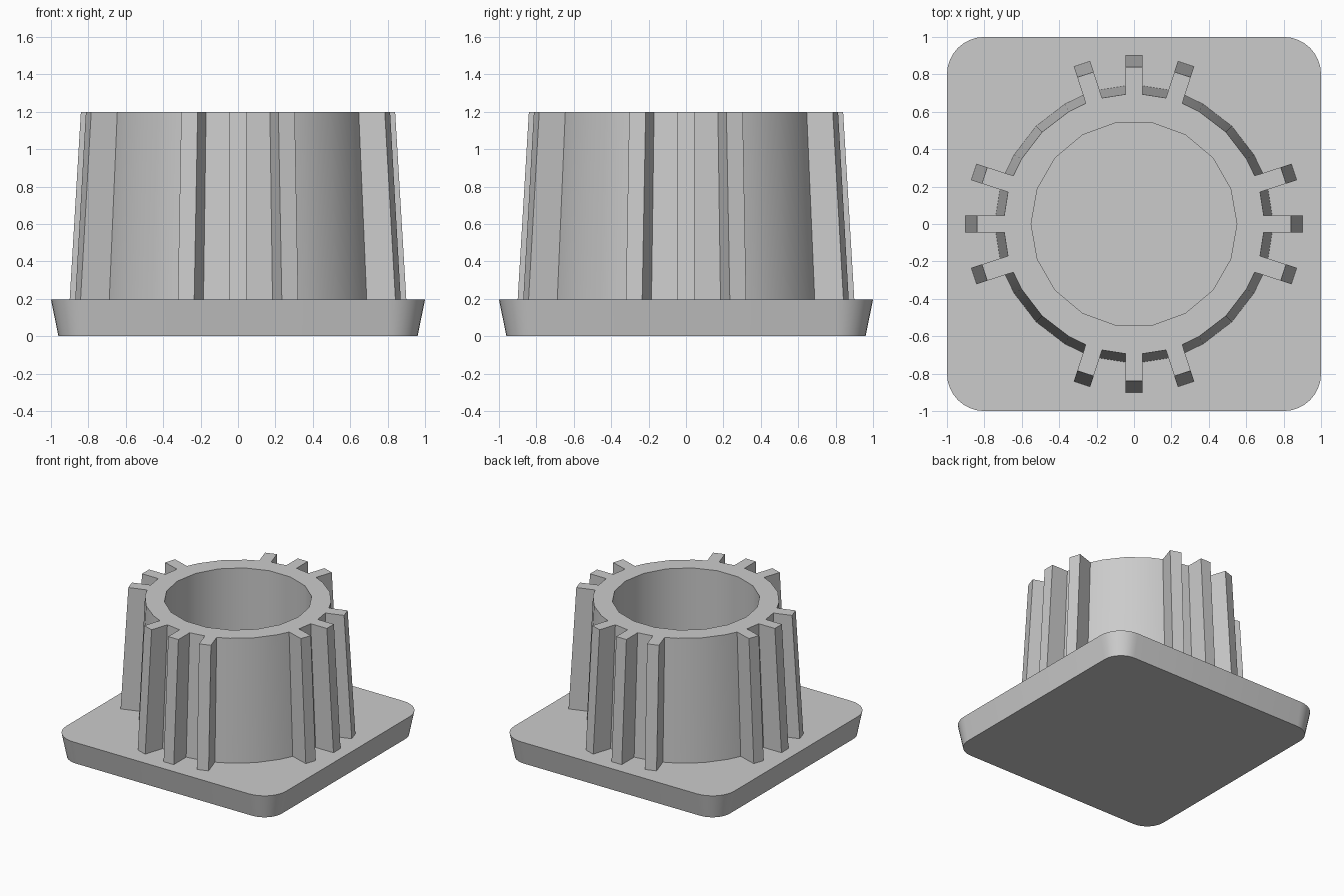
import bpy, bmesh
from math import radians, cos, sin, sqrt
from mathutils import Vector, Matrix

cube = bpy.data.objects.get("Cube")
if cube:
    bpy.data.objects.remove(cube, do_unlink=True)

grey = bpy.data.materials.new("plain grey")
grey.use_nodes = True
colour = (0.6, 0.6, 0.6, 1)
grey.diffuse_color = colour
grey.node_tree.nodes["Principled BSDF"].inputs["Base Color"].default_value = colour

PLATE_TOP, TUBE_TOP = 0.195, 1.2


def polar(r, degrees):
    return Vector((r * cos(radians(degrees)), r * sin(radians(degrees))))


def add_ring(bm, outline, z):
    return [bm.verts.new((p.x, p.y, z)) for p in outline]


def bridge(bm, low, high):
    n = len(low)
    for i in range(n):
        j = (i + 1) % n
        bm.faces.new((low[i], low[j], high[j], high[i]))


def finish(bm, name):
    mesh = bpy.data.meshes.new(name)
    bm.to_mesh(mesh)
    bm.free()
    mesh.materials.append(grey)
    obj = bpy.data.objects.new(name, mesh)
    bpy.context.collection.objects.link(obj)
    bpy.ops.object.select_all(action="DESELECT")
    obj.select_set(True)
    bpy.context.view_layer.objects.active = obj
    bpy.ops.object.shade_smooth_by_angle(angle=radians(30))


def rounded_square(half, radius, steps=8):
    points = []
    for corner in range(4):
        centre = polar((half - radius) * sqrt(2), 45 + 90 * corner)
        for i in range(steps + 1):
            points.append(centre + polar(radius, 90 * (corner + i / steps)))
    return points


def ribbed_circle(wall, tip, half_width=0.046):
    # Three ribs, then a plain arc, repeated for each quarter
    root = sqrt(wall ** 2 - half_width ** 2)
    points = []
    for quarter in range(4):
        for angle in (-18, 0, 18):
            turn = Matrix.Rotation(radians(angle + 90 * quarter), 2)
            for x, side in ((root, -1), (tip, -1), (tip, 1), (root, 1)):
                points.append(turn @ Vector((x, side * half_width)))
        for angle in (30, 45, 60):
            points.append(polar(wall, angle + 90 * quarter))
    return points


# Base plate, flaring upwards
bm = bmesh.new()
low = add_ring(bm, rounded_square(0.96, 0.16), 0)
high = add_ring(bm, rounded_square(1.0, 0.2), PLATE_TOP)
bridge(bm, low, high)
bm.faces.new(high)
bm.faces.new(low[::-1])
finish(bm, "base_plate")

# Tapered tube with ribs and a straight bore
bm = bmesh.new()
low = add_ring(bm, ribbed_circle(0.74, 0.90), PLATE_TOP)
high = add_ring(bm, ribbed_circle(0.695, 0.84), TUBE_TOP)
bridge(bm, low, high)
bore = [polar(0.55, 20 * i) for i in range(18)]
bore_low = add_ring(bm, bore, PLATE_TOP)
bore_high = add_ring(bm, bore, TUBE_TOP)
bridge(bm, bore_high, bore_low)
rim = [e for e in bm.edges if all(v.co.z > TUBE_TOP - 0.001 for v in e.verts)]
bmesh.ops.triangle_fill(bm, edges=rim, use_beauty=True, normal=(0, 0, 1))
bmesh.ops.dissolve_limit(bm, angle_limit=radians(0.5), verts=[],
                         edges=[e for e in bm.edges if len(e.link_faces) == 2
                                and all(f.normal.z > 0.9 for f in e.link_faces)])
finish(bm, "ribbed_tube")
